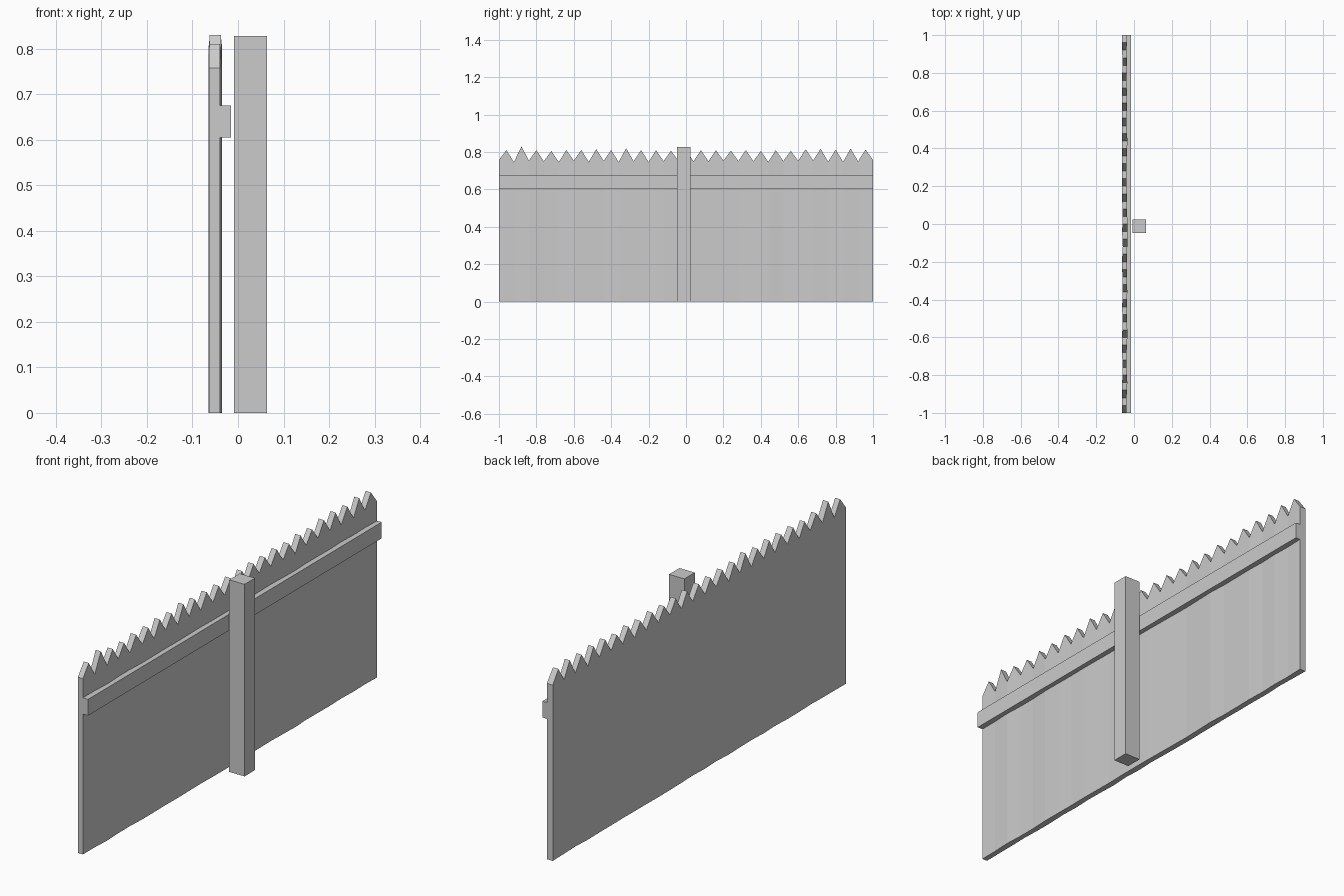
import bpy, bmesh, random

if "Cube" in bpy.data.objects:
    bpy.data.objects.remove(bpy.data.objects["Cube"])

random.seed(4)


def box(name, x, y, z):
    """Box from (min, max) pairs on each axis."""
    me = bpy.data.meshes.new(name)
    bm = bmesh.new()
    bmesh.ops.create_cube(bm, size=1)
    for v in bm.verts:
        v.co = [r[0] if c < 0 else r[1] for c, r in zip(v.co, (x, y, z))]
    bm.to_mesh(me)
    bm.free()
    ob = bpy.data.objects.new(name, me)
    bpy.context.collection.objects.link(ob)
    return ob


# Support post and horizontal rail
box("post", (-0.009, 0.064), (-0.047, 0.024), (0, 0.828))
box("rail", (-0.04, -0.015), (-1, 1), (0.605, 0.675))

# Picket panel: joined boards with slightly uneven faces and pointed tops
COUNT, WIDTH = 25, 0.08
peaks = [0.81, 0.83, 0.81, 0.805, 0.81, 0.81, 0.815, 0.81, 0.82, 0.81, 0.81, 0.807,
         0.81, 0.81, 0.81, 0.807, 0.81, 0.805, 0.81, 0.805, 0.815, 0.817, 0.812, 0.818, 0.812]
bm = bmesh.new()
cols = []
for i in range(COUNT + 1):
    y = -1 + i * WIDTH
    xb = -0.0615 + random.uniform(-0.0035, 0.0025)
    xf = -0.0385 + random.uniform(-0.0015, 0.0035)
    zt = 0.758 if i in (0, COUNT) else 0.75 + random.uniform(-0.005, 0.006)
    cols.append([bm.verts.new(c) for c in ((xb, y, 0), (xf, y, 0), (xf, y, zt), (xb, y, zt))])

for i, (a, b) in enumerate(zip(cols, cols[1:])):
    def tip(p, q):
        m = (p.co + q.co) / 2
        return bm.verts.new((m.x, m.y, peaks[i]))
    tf, tb = tip(a[2], b[2]), tip(a[3], b[3])
    bm.faces.new((a[1], b[1], b[2], tf, a[2]))
    bm.faces.new((b[0], a[0], a[3], tb, b[3]))
    bm.faces.new((a[0], b[0], b[1], a[1]))
    bm.faces.new((a[2], tf, tb, a[3]))
    bm.faces.new((tf, b[2], b[3], tb))
bm.faces.new(cols[0])
bm.faces.new(cols[-1][::-1])
bmesh.ops.recalc_face_normals(bm, faces=bm.faces)
me = bpy.data.meshes.new("pickets")
bm.to_mesh(me)
bm.free()
bpy.context.collection.objects.link(bpy.data.objects.new("pickets", me))
